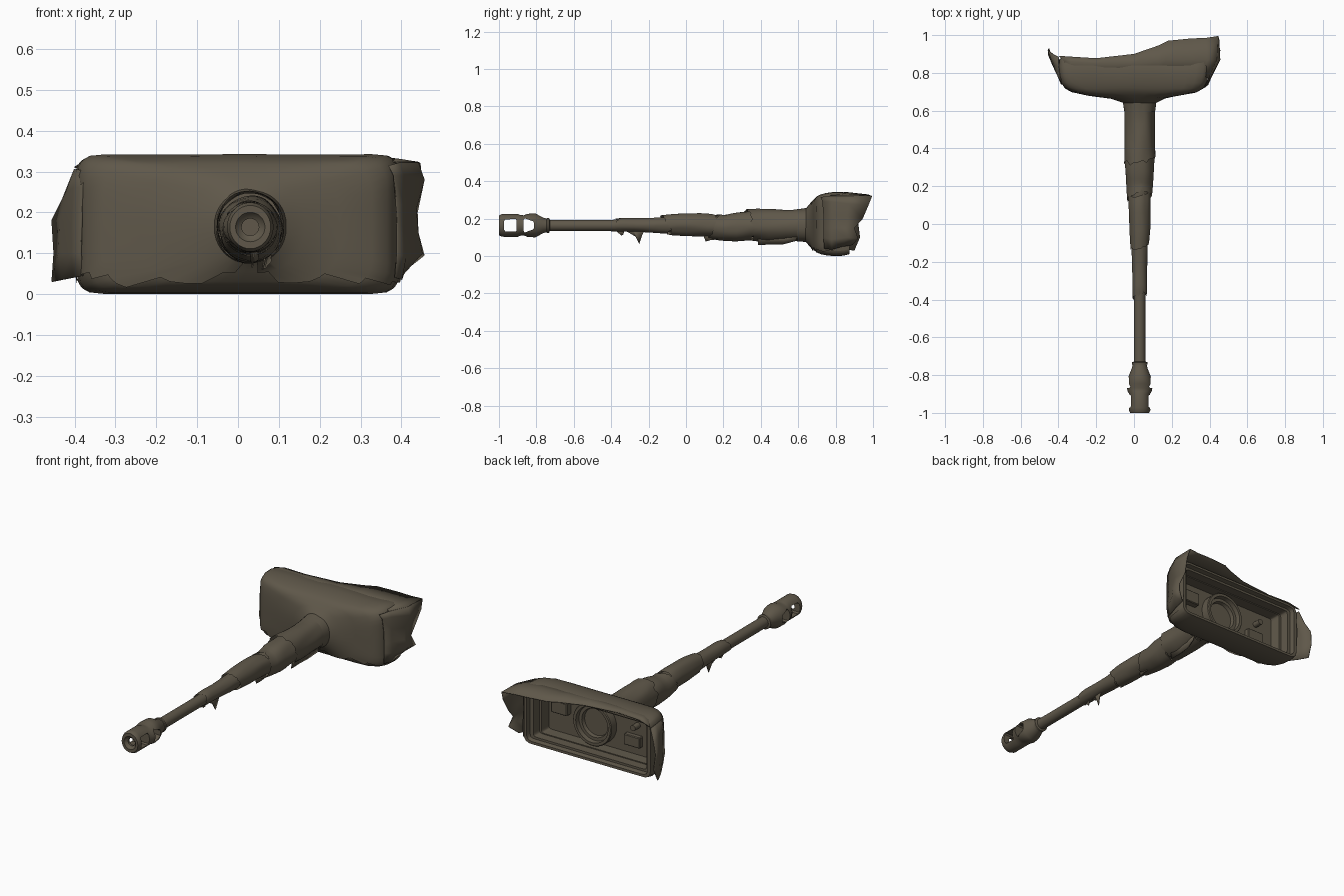
import bpy, bmesh, math
from mathutils import Vector, noise

AX, AZ = 0.03, 0.164            # barrel axis
mat = bpy.data.materials.new("drab_olive_brown")
mat.diffuse_color = (0.115, 0.097, 0.068, 1)


def finish(name, bm, smooth=35):
    bmesh.ops.recalc_face_normals(bm, faces=bm.faces)
    me = bpy.data.meshes.new(name)
    bm.to_mesh(me)
    bm.free()
    ob = bpy.data.objects.new(name, me)
    bpy.context.collection.objects.link(ob)
    me.materials.append(mat)
    if smooth:
        bpy.ops.object.select_all(action='DESELECT')
        ob.select_set(True)
        bpy.context.view_layer.objects.active = ob
        bpy.ops.object.shade_smooth_by_angle(angle=math.radians(smooth))
    return ob


def loft(name, rings, caps=True, closed=True, keep=None, smooth=35):
    bm = bmesh.new()
    vs = [[bm.verts.new(p) for p in r] for r in rings]
    n = len(rings[0])
    for a, b in zip(vs, vs[1:]):
        for i in range(n if closed else n - 1):
            j = (i + 1) % n
            q = (a[i], a[j], b[j], b[i])
            if keep is None or any(keep(v.co) for v in q):
                bm.faces.new(q)
    if caps:
        bm.faces.new(vs[0])
        bm.faces.new(vs[-1])
    return finish(name, bm, smooth)


def circle(y, rx, rz=None, n=32, cx=AX, cz=AZ):
    rz = rz or rx
    return [(cx + rx * math.cos(2 * math.pi * i / n), y,
             cz + rz * math.sin(2 * math.pi * i / n)) for i in range(n)]


def rounded_rect(y, hx, hz, r, cx=0.0, cz=0.17, m=16):
    # square perimeter squeezed to a rectangle with round corners
    t = [math.sin(math.pi / 2 * (2 * i / m - 1)) for i in range(m)]
    sq = [(u, -1) for u in t] + [(1, u) for u in t] + \
         [(-u, 1) for u in t] + [(-1, -u) for u in t]
    out = []
    for u, v in sq:
        p = Vector((u * hx, v * hz))
        q = Vector((max(r - hx, min(hx - r, p.x)), max(r - hz, min(hz - r, p.y))))
        d = p - q
        if d.length > 1e-6:
            p = q + d.normalized() * r
        out.append((cx + p.x, y, cz + p.y))
    return out


def box(name, c, s, bevel=0.004):
    bm = bmesh.new()
    bmesh.ops.create_cube(bm, size=1)
    for v in bm.verts:
        v.co = Vector([c[k] + v.co[k] * s[k] for k in range(3)])
    bmesh.ops.bevel(bm, geom=bm.edges[:], offset=bevel, segments=1, affect='EDGES')
    return finish(name, bm, 0)


def cloth(name, rows, thick=0.004):
    ob = loft(name, rows, caps=False, closed=False, smooth=40)
    s = ob.modifiers.new("thickness", 'SOLIDIFY')
    s.thickness = thick
    s.offset = 0
    return ob


# muzzle brake: oval lathe with two side ports
brake = [(-.94, .021, .021), (-.985, .021, .021), (-.99, .029, .029), (-1.0, .036, .036),
         (-1.0, .05, .053), (-.985, .057, .06), (-.972, .055, .061), (-.90, .055, .061),
         (-.885, .064, .055), (-.868, .067, .054), (-.845, .067, .062), (-.805, .058, .064),
         (-.765, .042, .042), (-.745, .037, .036), (-.743, .041, .04), (-.732, .041, .04),
         (-.728, .03, .03)]
muzzle = loft("muzzle_brake", [circle(*b) for b in brake])
for k, (y0, y1, h0, h1) in enumerate([(-.972, -.905, .032, .034), (-.868, -.812, .038, .022)]):
    cut = loft("port_cutter_%d" % k,
               [[(x, y0 + .006, AZ - h0), (x, y0, AZ - h0 + .008), (x, y0, AZ + h0 - .008),
                 (x, y0 + .006, AZ + h0), (x, y1 - .006, AZ + h1), (x, y1, AZ + h1 - .008),
                 (x, y1, AZ - h1 + .008), (x, y1 - .006, AZ - h1)] for x in (-.2, .3)], smooth=0)
    cut.hide_render = True
    cut.display_type = 'WIRE'
    m = muzzle.modifiers.new("port", 'BOOLEAN')
    m.operation = 'DIFFERENCE'
    m.solver = 'EXACT'
    m.object = cut

# bare barrel tube
loft("barrel", [circle(y, r) for y, r in
     [(-.74, .03), (-.4, .03), (-.1, .036), (.15, .05), (.4, .065), (.66, .07)]])


# loose cloth sleeves: (y, half width, top z, bottom z)
def sleeve(name, prof, skew, phase, seed):
    n, rings, steps = 40, [], 8
    for k in range(steps + 1):
        f = k / steps * (len(prof) - 1)
        i = min(int(f), len(prof) - 2)
        y, rx, zt, zb = [a + (b - a) * (f - i) for a, b in zip(prof[i], prof[i + 1])]
        ring = []
        for j in range(n):
            a = 2 * math.pi * j / n
            w = noise.noise(Vector((math.cos(a) * 1.5, y * 9, math.sin(a) * 1.5 + seed)))
            g = 1 + .06 * w
            rag = .02 * noise.noise(Vector((math.cos(a) * 3, seed, math.sin(a) * 3)))
            end = abs(2 * k / steps - 1)
            ring.append((AX + rx * g * math.cos(a),
                         y + end * (skew * math.sin(a + phase) + rag),
                         (zt + zb) / 2 + (zt - zb) / 2 * g * math.sin(a)))
        rings.append(ring)
    return loft(name, rings, caps=False, smooth=45)


sleeve("sleeve_front", [(-.385, .037, .2, .131), (-.34, .039, .206, .13), (-.22, .039, .202, .128),
                        (-.09, .044, .208, .12)], .015, .6, 1)
sleeve("sleeve_second", [(-.11, .05, .218, .113), (-.04, .054, .227, .109), (.08, .058, .23, .105),
                         (.17, .06, .222, .1)], .025, 2.5, 4)
sleeve("sleeve_third", [(.14, .065, .223, .094), (.2, .07, .22, .082), (.28, .076, .236, .08),
                        (.37, .077, .24, .085)], .03, .4, 8)
sleeve("sleeve_rear", [(.34, .082, .253, .082), (.42, .081, .251, .076), (.55, .078, .247, .08),
                       (.67, .083, .258, .085)], .02, 2.2, 12)

# torn strips hanging under the sleeves
cloth("torn_strip_a", [[(.02, -.38, .14), (.025, -.345, .11)], [(.03, -.33, .14), (.03, -.335, .115)]])
cloth("torn_strip_b", [[(.025, -.33, .14), (.03, -.27, .105)], [(.035, -.28, .14), (.035, -.25, .065)],
                       [(.04, -.22, .14), (.04, -.235, .11)]])
cloth("torn_strip_c", [[(.04, .09, .12), (.04, .105, .078)], [(.045, .13, .12), (.05, .13, .085)],
                       [(.045, .18, .12), (.05, .175, .09)]])
cloth("torn_strip_d", [[(.07, .385, .11), (.06, .385, .06)], [(.075, .46, .11), (.06, .46, .062)],
                       [(.075, .53, .11), (.065, .52, .063)], [(.08, .6, .11), (.08, .585, .08)]])

# mantlet: domed front blending from the tube, stepped open back
outer = [(.60, .078, .082, .078, .03, .165), (.645, .084, .086, .084, .03, .166),
         (.668, .14, .112, .11, .02, .168), (.685, .24, .134, .10, .005, .165),
         (.702, .325, .149, .07, 0, .167), (.722, .362, .158, .06, 0, .168),
         (.75, .380, .165, .055, 0, .169), (.79, .39, .17, .05, 0, .17),
         (.84, .395, .168, .045, 0, .17), (.875, .392, .158, .04, 0, .169)]
inner = [(.875, .375, .145, .03), (.85, .37, .14, .02), (.85, .35, .128, .015),
         (.80, .347, .127, .015), (.80, .335, .122, .012), (.74, .33, .12, .012)]
loft("mantlet", [rounded_rect(*o) for o in outer] + [rounded_rect(*i) for i in inner])


# cloth cover pulled over the mantlet with a ragged lower edge
def edge(x):
    return .045 + .016 * math.sin(x * 31) + .03 * math.exp(-((x + .02) / .12) ** 2)


cover = []
for o in outer:
    ring = []
    for p in rounded_rect(o[0], o[1] + .004, o[2] + .003, o[3], o[4], o[5]):
        w = noise.noise(Vector(p) * 7)
        ring.append((p[0] * (1 + .006 * w), p[1] - .004 + .005 * w +
                     (.015 * noise.noise(Vector(p) * 14) if o[0] > .86 else 0),
                     p[2] + .003 * w - .001))
    cover.append(ring)
loft("cloth_cover", cover, caps=False, keep=lambda c: c.z > edge(c.x), smooth=45)

# loose side and top flaps of the cover
cloth("right_flap", [
    [(.37, .72, .315), (.395, .77, .322), (.44, .87, .322), (.445, .995, .32)],
    [(.382, .73, .29), (.405, .78, .29), (.455, .87, .28), (.45, .975, .27)],
    [(.388, .735, .22), (.405, .78, .22), (.435, .86, .21), (.438, .945, .2)],
    [(.39, .735, .15), (.405, .78, .15), (.44, .84, .15), (.44, .9, .15)],
    [(.39, .735, .1), (.41, .78, .09), (.45, .86, .1), (.455, .92, .095)],
    [(.385, .74, .04), (.4, .78, .035), (.405, .83, .05), (.41, .89, .06)]])
cloth("left_flap", [
    [(-.37, .74, .30), (-.392, .78, .305), (-.4, .84, .305), (-.4, .885, .30)],
    [(-.38, .74, .26), (-.402, .78, .26), (-.42, .84, .25), (-.43, .9, .23)],
    [(-.383, .74, .17), (-.406, .79, .17), (-.435, .86, .18), (-.455, .92, .18)],
    [(-.385, .74, .1), (-.406, .79, .1), (-.438, .86, .1), (-.45, .93, .1)],
    [(-.38, .75, .045), (-.403, .79, .04), (-.43, .84, .035), (-.455, .9, .03)]])
cloth("top_flap", [
    [(-.36, .79, .325), (-.37, .86, .328), (-.4, .89, .31)],
    [(-.33, .79, .332), (-.33, .86, .337), (-.33, .885, .328)],
    [(-.2, .79, .334), (-.2, .85, .340), (-.2, .877, .33)],
    [(0, .79, .334), (0, .85, .340), (0, .9, .328)],
    [(.13, .79, .334), (.13, .86, .340), (.13, .945, .328)],
    [(.17, .79, .334), (.17, .87, .339), (.18, .97, .328)],
    [(.3, .79, .334), (.3, .87, .338), (.3, .982, .325)],
    [(.36, .79, .328), (.39, .87, .33), (.38, .985, .322)],
    [(.395, .77, .322), (.44, .87, .322), (.445, .995, .32)]])

# fittings in the open back: gun ring, blocks, pin
loft("gun_ring", [circle(y, r, cz=.17) for y, r in
     [(.73, .119), (.785, .119), (.79, .115), (.79, .1), (.765, .097), (.765, .08), (.745, .076)]])
box("right_block", (.245, .755, .2), (.1, .04, .07))
box("left_block", (-.2, .75, .13), (.1, .035, .06))
loft("sight_pin", [circle(y, .016, n=16, cx=-.22, cz=.215) for y in (.73, .785)])
